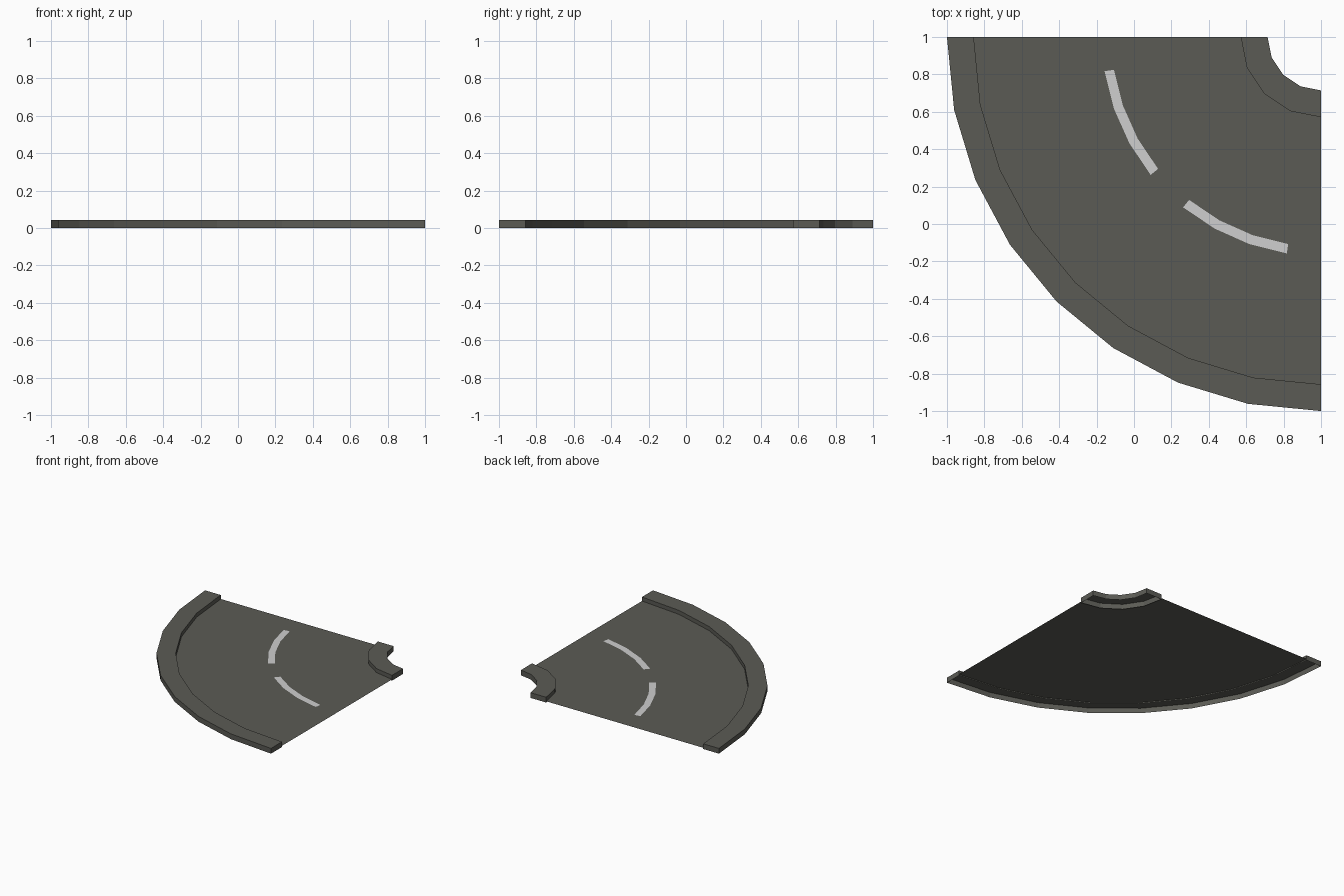
import bpy, bmesh, math

if "Cube" in bpy.data.objects:
    bpy.data.objects.remove(bpy.data.objects["Cube"])

CURB_H = 0.043      # curb height
ROAD_Z = 0.010      # road surface height
R = (0.286, 0.429, 1.857, 2.0)   # curb radii around the corner (1, 1)


def material(name, rgb):
    m = bpy.data.materials.new(name)
    m.diffuse_color = (*rgb, 1)
    m.use_nodes = True
    m.node_tree.nodes["Principled BSDF"].inputs["Base Color"].default_value = m.diffuse_color
    return m


asphalt = material("dark_asphalt", (0.104, 0.104, 0.090))
paint = material("light_paint", (0.62, 0.62, 0.62))


def arc(radius, segs, z, a0=0, a1=90):
    """Points on an arc about the corner (1, 1)."""
    pts = []
    for i in range(segs + 1):
        a = math.radians(a0 + (a1 - a0) * i / segs)
        pts.append((1 - radius * math.cos(a), 1 - radius * math.sin(a), z))
    return pts


def finish(name, bm, mat):
    me = bpy.data.meshes.new(name)
    bm.to_mesh(me)
    bm.free()
    me.materials.append(mat)
    ob = bpy.data.objects.new(name, me)
    bpy.context.collection.objects.link(ob)
    return ob


def curb(name, r0, r1, segs):
    """Raised curved strip with capped ends and an open underside."""
    bm = bmesh.new()
    rings = [[bm.verts.new(p) for p in arc(r, segs, z)]
             for r, z in ((r0, 0), (r0, CURB_H), (r1, CURB_H), (r1, 0))]
    for k in range(4):
        a, b = rings[k], rings[(k + 1) % 4]
        for i in range(segs):
            bm.faces.new((a[i], a[i + 1], b[i + 1], b[i]))
    for i in (0, segs):
        bm.faces.new([r[i] for r in rings])
    bmesh.ops.recalc_face_normals(bm, faces=bm.faces[:])
    under = [f for f in bm.faces if f.normal.z < -0.9]
    bmesh.ops.delete(bm, geom=under, context='FACES_ONLY')
    finish(name, bm, asphalt)


def strip(name, r0, r1, z, segs, mat, a0=0, a1=90):
    """Flat upward-facing curved strip."""
    bm = bmesh.new()
    inner = [bm.verts.new(p) for p in arc(r0, segs, z, a0, a1)]
    outer = [bm.verts.new(p) for p in arc(r1, segs, z, a0, a1)]
    for i in range(segs):
        bm.faces.new((inner[i], outer[i], outer[i + 1], inner[i + 1]))
    finish(name, bm, mat)


# Curbs on both sides of the bend
curb("inner_curb", R[0], R[1], 4)
curb("outer_curb", R[2], R[3], 8)

# Road surface: quarter ring, coarser on the inside than on the outside
bm = bmesh.new()
near = [bm.verts.new(p) for p in arc(R[1], 4, ROAD_Z)]
far = [bm.verts.new(p) for p in arc(R[2], 8, ROAD_Z)]
for i in range(4):
    bm.faces.new((near[i], far[2 * i], far[2 * i + 1]))
    bm.faces.new((near[i], far[2 * i + 1], near[i + 1]))
    bm.faces.new((near[i + 1], far[2 * i + 1], far[2 * i + 2]))
finish("road_surface", bm, asphalt)

# Dashed centre line
for n, a in enumerate((9, 51)):
    strip(f"lane_dash_{n + 1}", 1.121, 1.172, ROAD_Z + 0.003, 3, paint, a, a + 30)
